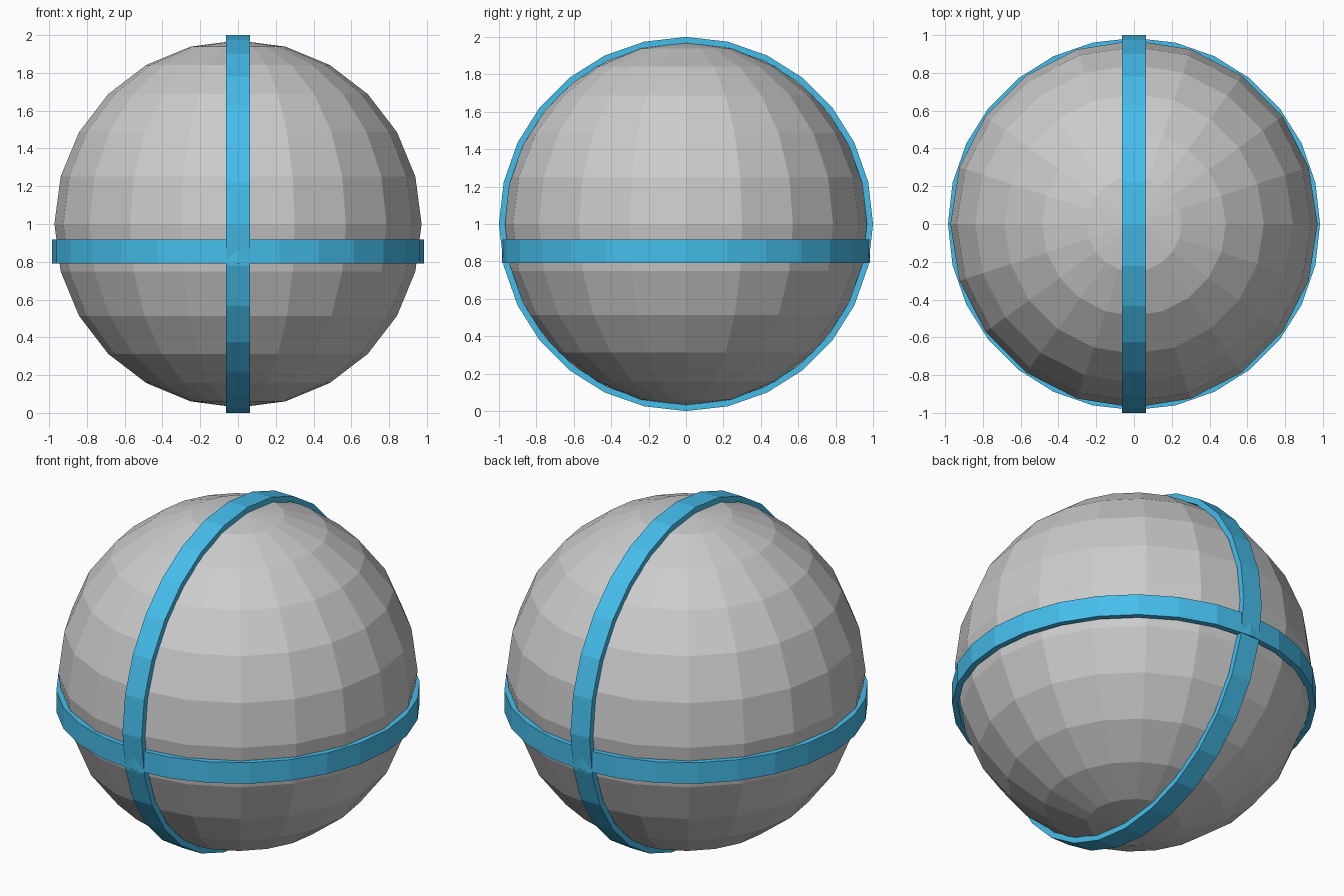
import bpy, bmesh
from math import pi, sin, cos
from mathutils import Matrix

if "Cube" in bpy.data.objects:
    bpy.data.objects.remove(bpy.data.objects["Cube"])

blue = bpy.data.materials.new("band_blue")
blue.diffuse_color = (0.06, 0.51, 0.83, 1)
blue.use_nodes = True
blue.node_tree.nodes["Principled BSDF"].inputs["Base Color"].default_value = blue.diffuse_color


def add_object(name, bm, material=None):
    bmesh.ops.recalc_face_normals(bm, faces=bm.faces)
    mesh = bpy.data.meshes.new(name)
    bm.to_mesh(mesh)
    bm.free()
    if material:
        mesh.materials.append(material)
    obj = bpy.data.objects.new(name, mesh)
    bpy.context.collection.objects.link(obj)
    return obj


def band(name, outer, inner, width, z, upright=False, sides=28):
    """Flat-sided hoop with a rectangular cross-section."""
    bm = bmesh.new()
    h = width / 2
    section = [(outer, -h), (outer, h), (inner, h), (inner, -h)]
    rings = []
    for i in range(sides):
        a = 2 * pi * i / sides
        rings.append([bm.verts.new((r * cos(a), r * sin(a), k)) for r, k in section])
    for i in range(sides):
        p, q = rings[i], rings[(i + 1) % sides]
        for j in range(4):
            k = (j + 1) % 4
            bm.faces.new((p[j], q[j], q[k], p[k]))
    turn = Matrix.Rotation(pi / 2, 4, 'Y') if upright else Matrix.Identity(4)
    bm.transform(Matrix.Translation((0, 0, z)) @ turn)
    return add_object(name, bm, blue)


# Faceted ball
ball = bmesh.new()
bmesh.ops.create_uvsphere(ball, u_segments=20, v_segments=12, radius=0.972,
                          matrix=Matrix.Translation((0, 0, 1.0)))
add_object("ball", ball)

# Hoop over the poles and hoop just below the equator
band("vertical_band", 1.0, 0.967, 0.126, 1.0, upright=True)
band("horizontal_band", 0.985, 0.952, 0.126, 0.854)
